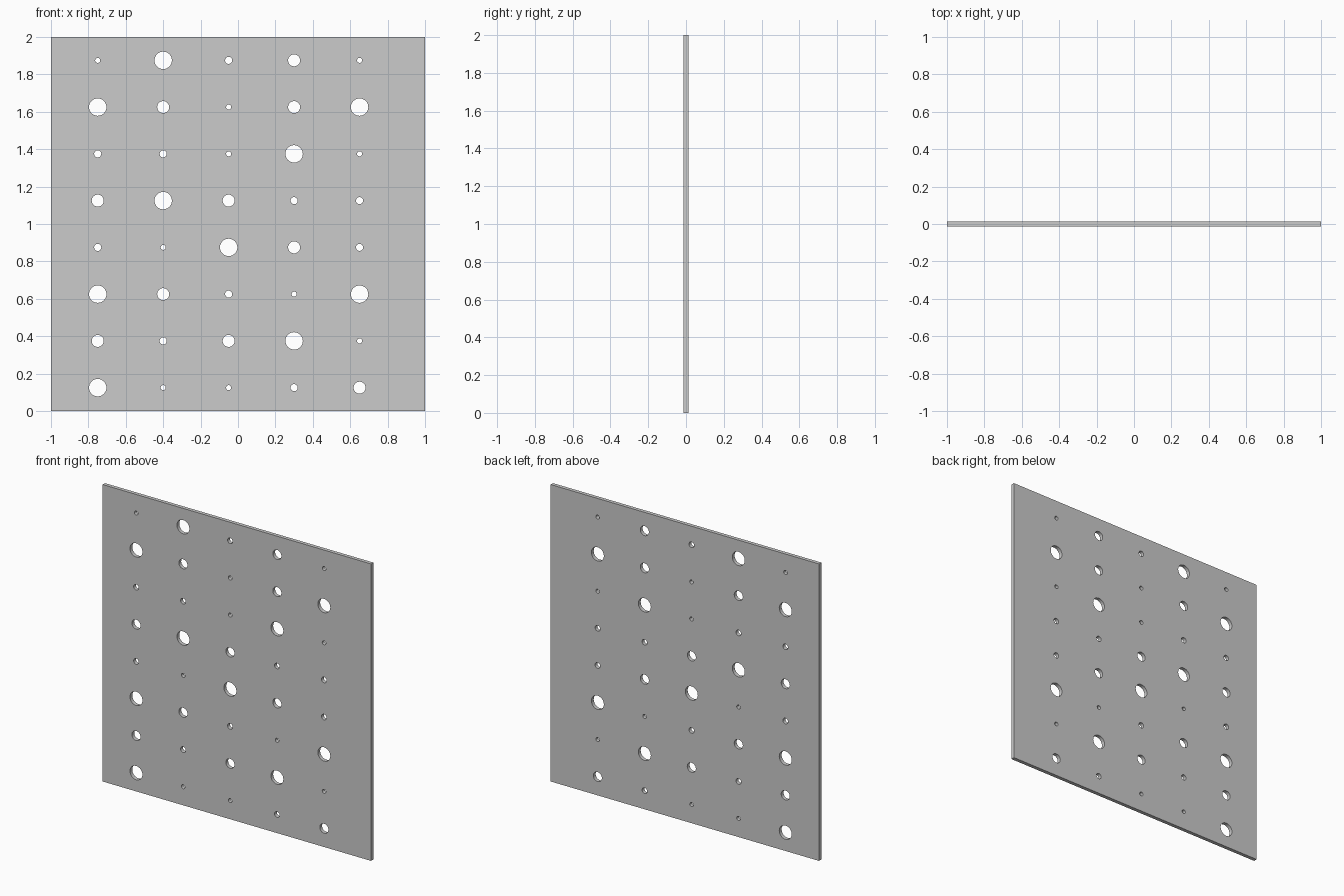
import bpy, bmesh
from math import sin, cos, pi

if "Cube" in bpy.data.objects:
    bpy.data.objects.remove(bpy.data.objects["Cube"])

THICKNESS = 0.025
RADIUS = {"L": 0.0465, "m": 0.032, "s": 0.019, "t": 0.0135}
# Hole sizes, bottom row first, left to right
ROWS = ["Lttsm", "msmLt", "LmstL", "stLms", "mLmss", "sstLt", "LmtmL", "tLsmt"]

curve = bpy.data.curves.new("perforated_panel", "CURVE")
curve.dimensions = "2D"
curve.fill_mode = "BOTH"
curve.extrude = THICKNESS / 2


def outline(points):
    spline = curve.splines.new("POLY")
    spline.points.add(len(points) - 1)
    for p, (x, y) in zip(spline.points, points):
        p.co = (x, y, 0, 1)
    spline.use_cyclic_u = True


# Square sheet outline
outline([(-1, 0), (1, 0), (1, 2), (-1, 2)])

# Grid of round through-holes
SIDES = 32
for j, row in enumerate(ROWS):
    for i, size in enumerate(row):
        r, cx, cz = RADIUS[size], -0.75 + 0.35 * i, 0.125 + 0.25 * j
        outline([(cx + r * cos(2 * pi * k / SIDES), cz + r * sin(2 * pi * k / SIDES))
                 for k in range(SIDES)])

# Stand the sheet upright and turn it into a mesh
panel = bpy.data.objects.new("perforated_panel", curve)
bpy.context.collection.objects.link(panel)
panel.rotation_euler.x = pi / 2
bpy.context.view_layer.objects.active = panel
panel.select_set(True)
bpy.ops.object.convert(target="MESH")
panel = bpy.context.object
bpy.ops.object.transform_apply(location=False, rotation=True, scale=False)

# Weld caps to walls
bm = bmesh.new()
bm.from_mesh(panel.data)
bmesh.ops.remove_doubles(bm, verts=bm.verts, dist=1e-4)
bmesh.ops.recalc_face_normals(bm, faces=bm.faces)
bm.to_mesh(panel.data)
bm.free()
bpy.ops.object.shade_smooth_by_angle(angle=pi / 6)
